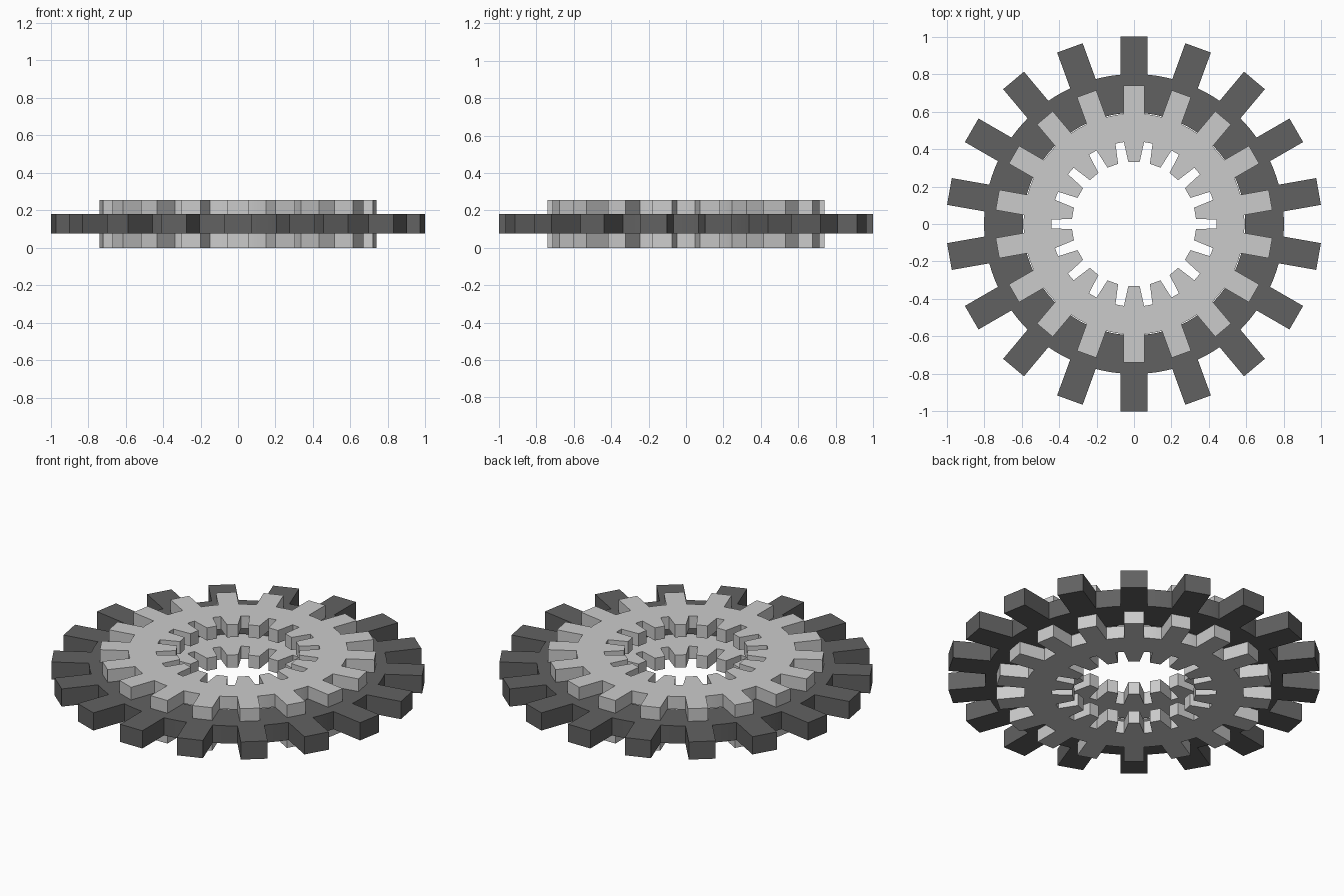
import bpy, bmesh
from math import sin, cos, radians

if "Cube" in bpy.data.objects:
    bpy.data.objects.remove(bpy.data.objects["Cube"])

TEETH = 18
ARC = 5  # extra points on the root arc between teeth


def profile(root_r, root_a, tip_r, tip_a):
    """Toothed outline: polar radius and half angle (degrees) of tooth root and tip."""
    pitch = 360 / TEETH
    pts = []
    for i in range(TEETH):
        c = 90 + i * pitch
        polar = [(root_r, -root_a), (tip_r, -tip_a), (tip_r, tip_a), (root_r, root_a)]
        gap = pitch - 2 * root_a
        polar += [(root_r, root_a + gap * k / (ARC + 1)) for k in range(1, ARC + 1)]
        pts += [(r * cos(radians(c + a)), r * sin(radians(c + a))) for r, a in polar]
    return pts


def ring(name, outer, inner, z0, z1, material=None):
    """Closed flat ring between two outlines with equal point counts."""
    bm = bmesh.new()
    loops = [[bm.verts.new((x, y, z)) for x, y in pts]
             for pts, z in ((outer, z0), (outer, z1), (inner, z1), (inner, z0))]
    n = len(outer)
    for a, b in zip(loops, loops[1:] + loops[:1]):
        for i in range(n):
            j = (i + 1) % n
            bm.faces.new((a[i], a[j], b[j], b[i]))
    bmesh.ops.recalc_face_normals(bm, faces=bm.faces)
    mesh = bpy.data.meshes.new(name)
    bm.to_mesh(mesh)
    bm.free()
    obj = bpy.data.objects.new(name, mesh)
    bpy.context.collection.objects.link(obj)
    if material:
        mesh.materials.append(material)
    return obj


dark = bpy.data.materials.new("dark_grey")
dark.diffuse_color = (0.12, 0.12, 0.12, 1)
dark.use_nodes = True
dark.node_tree.nodes["Principled BSDF"].inputs["Base Color"].default_value = dark.diffuse_color

# Large dark gear ring in the middle, with a plain round bore
ring("outer_gear", profile(0.80, 5.2, 1.0026, 4.15),
     profile(0.593, 5.2, 0.593, 4.15), 0.075, 0.18, dark)

# Two light plates toothed outside and inside
plate_outer = profile(0.589, 5.35, 0.742, 4.25)
plate_inner = profile(0.44, 7.0, 0.332, 5.2)
for name, z in (("bottom_plate", 0.0), ("top_plate", 0.18)):
    ring(name, plate_outer, plate_inner, z, z + 0.075)
